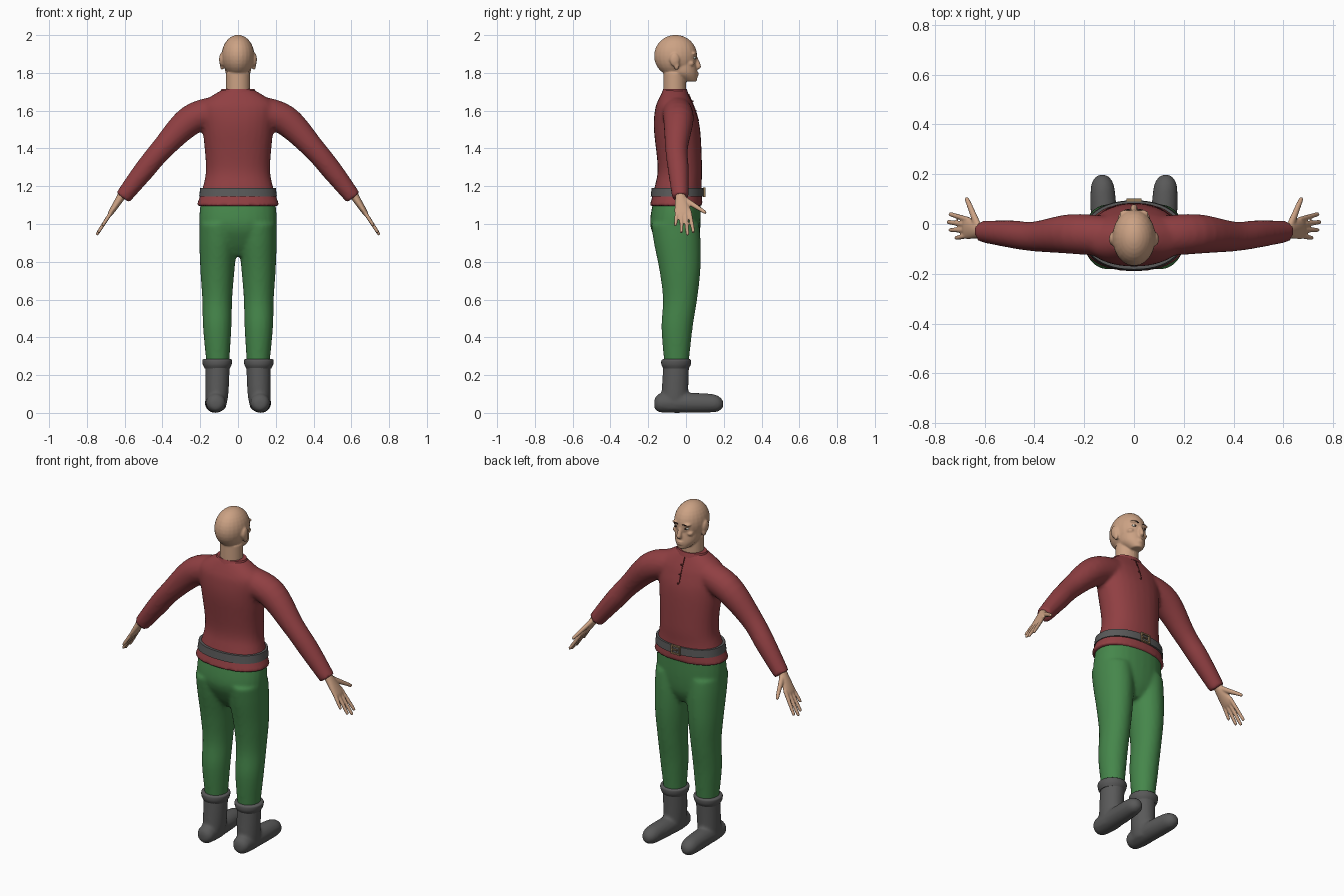
import bpy, bmesh, math
from mathutils import Vector, Matrix

if "Cube" in bpy.data.objects:
    bpy.data.objects.remove(bpy.data.objects["Cube"])


def material(name, red, green, blue):
    mat = bpy.data.materials.new(name)
    mat.use_nodes = True
    mat.diffuse_color = (red, green, blue, 1)
    shader = next(node for node in mat.node_tree.nodes if node.type == 'BSDF_PRINCIPLED')
    shader.inputs["Base Color"].default_value = (red, green, blue, 1)
    return mat


SKIN = material("skin", .6, .36, .23)
RED = material("red cloth", .28, .05, .055)
DARK_RED = material("dark red trim", .12, .02, .02)
GREEN = material("green cloth", .06, .24, .07)
GREY = material("grey leather", .1, .1, .1)
BRONZE = material("bronze", .3, .2, .1)
WHITE = material("eye white", .7, .7, .6)
BROWN = material("dark brown", .04, .02, .015)


def flat(z, back, front, half, x=0):
    """Horizontal ring given by its depth range and half width."""
    return (x, (back + front) / 2, z, half, (front - back) / 2)


def disc(x, y, z, radius):
    """Round ring."""
    return (x, y, z, radius, radius)


def spline(rings, steps):
    """Smooth interpolation through the given rings."""
    result = []
    last = len(rings) - 1
    for index in range(last):
        near = [rings[max(0, min(last, index + offset))] for offset in (-1, 0, 1, 2)]
        for step in range(steps):
            t = step / steps
            result.append([b + t / 2 * (c - a + t * (2*a - 5*b + 4*c - d + t * (3*(b - c) + d - a)))
                           for a, b, c, d in zip(*near)])
    return result + [rings[last]]


def loft(bm, rings, axis="path", side=1, steps=5, sides=28, boxy=1):
    """Closed tube of elliptical rings, mirrored in x when side is negative."""
    rings = spline(rings, steps)
    loops = []
    for index, (x, y, z, width, depth) in enumerate(rings):
        across, along = Vector((1, 0, 0)), Vector((0, 1, 0))
        if axis == "y":
            along = Vector((0, 0, 1))
        elif axis == "path":
            after = rings[min(index + 1, len(rings) - 1)]
            before = rings[max(index - 1, 0)]
            tangent = (Vector(after[:3]) - Vector(before[:3])).normalized()
            along = (along - tangent * along.dot(tangent)).normalized()
            across = tangent.cross(along)
        loop = []
        for corner in range(sides):
            angle = math.tau * corner / sides
            c, s = [math.copysign(abs(f(angle)) ** boxy, f(angle)) for f in (math.cos, math.sin)]
            point = Vector((x, y, z)) + across * width * c + along * depth * s
            loop.append(bm.verts.new((point.x * side, point.y, point.z)))
        loops.append(loop)
    for lower, upper in zip(loops, loops[1:]):
        for k in range(sides):
            following = (k + 1) % sides
            bm.faces.new((lower[k], lower[following], upper[following], upper[k]))
    bm.faces.new(loops[0])
    bm.faces.new(loops[-1])


def placed(centre, size):
    return Matrix.Translation(centre) @ Matrix.Diagonal((*size, 1))


def ball(bm, centre, size):
    bmesh.ops.create_uvsphere(bm, u_segments=24, v_segments=16, radius=1, matrix=placed(centre, size))


def finish(name, bm, mat, voxel=0, relax=3):
    """Make the object; with a voxel size, fuse its pieces into one skin."""
    bmesh.ops.recalc_face_normals(bm, faces=bm.faces)
    mesh = bpy.data.meshes.new(name)
    bm.to_mesh(mesh)
    bm.free()
    mesh.materials.append(mat)
    obj = bpy.data.objects.new(name, mesh)
    bpy.context.collection.objects.link(obj)
    if voxel:
        fuse = obj.modifiers.new("fuse", 'REMESH')
        fuse.mode = 'VOXEL'
        fuse.voxel_size = voxel
        fuse.use_smooth_shade = True
        smooth = obj.modifiers.new("relax", 'SMOOTH')
        smooth.iterations = relax
    else:
        bpy.ops.object.select_all(action='DESELECT')
        obj.select_set(True)
        bpy.context.view_layer.objects.active = obj
        bpy.ops.object.shade_smooth_by_angle(angle=math.radians(40))


SIDES = (("left", 1), ("right", -1))

# Head: skull, jaw, neck, nose, lips, brows, cheeks and ears
bm = bmesh.new()
ball(bm, (0, -.055, 1.89), (.087, .114, .111))
loft(bm, [flat(1.87, -.1, .05, .07), flat(1.8, -.09, .06, .066), flat(1.755, -.02, .058, .03)], "z")
loft(bm, [flat(1.66, -.12, 0, .064), flat(1.8, -.12, 0, .064)], "z")
loft(bm, [disc(0, .05, 1.89, .008), disc(0, .066, 1.835, .014), disc(0, .058, 1.82, .01)], "z")
for z in (1.786, 1.798):
    ball(bm, (0, .057, z), (.02, .01, .006))
for name, side in SIDES:
    ball(bm, (side * .033, .042, 1.902), (.027, .016, .008))
    ball(bm, (side * .045, .025, 1.85), (.02, .02, .015))
    ball(bm, (side * .087, -.06, 1.87), (.013, .026, .036))
    ball(bm, (side * .085, -.05, 1.84), (.01, .015, .025))
finish("head", bm, SKIN, .0055)

# Eyes and eyebrows
for name, side in SIDES:
    bm = bmesh.new()
    ball(bm, (side * .033, .04, 1.88), (.014, .013, .008))
    finish(name + "_eye", bm, WHITE)
    bm = bmesh.new()
    ball(bm, (side * .033, .049, 1.88), (.006, .006, .006))
    finish(name + "_iris", bm, BROWN)
    bm = bmesh.new()
    loft(bm, [disc(.014, .056, 1.9, .003), disc(.034, .055, 1.904, .003),
              disc(.054, .041, 1.9, .002)], side=side, sides=8)
    finish(name + "_eyebrow", bm, BROWN)

# Shirt: torso and sleeves fused together
bm = bmesh.new()
loft(bm, [flat(1.71, -.12, 0, .085), flat(1.65, -.15, .03, .18), flat(1.6, -.165, .05, .2),
          flat(1.5, -.17, .075, .187), flat(1.3, -.15, .085, .17),
          flat(1.2, -.165, .083, .185), flat(1.095, -.193, .088, .221)], "z", boxy=.9)
for name, side in SIDES:
    loft(bm, [disc(.1, -.05, 1.6, .08), disc(.25, -.04, 1.55, .08), disc(.4, -.05, 1.4, .06),
              disc(.5, -.04, 1.28, .055), disc(.61, -.03, 1.14, .043)], side=side)
finish("shirt", bm, RED, .011, 4)

# Collar band and buttoned neck opening
bm = bmesh.new()
loft(bm, [flat(1.69, -.13, .012, .098), flat(1.715, -.12, .004, .088)], "z")
finish("collar", bm, RED)
bm = bmesh.new()
loft(bm, [disc(0, .013, 1.69, .003), disc(0, .05, 1.6, .003), disc(0, .064, 1.55, .003)], sides=8)
for step in range(3):
    ball(bm, (.007, .035 + .015 * step, 1.65 - .05 * step), (.005, .005, .005))
finish("neck_opening", bm, DARK_RED)

# Belt and buckle
bm = bmesh.new()
loft(bm, [flat(1.145, -.187, .095, .206), flat(1.19, -.182, .093, .2)], "z", steps=1, sides=48, boxy=.9)
finish("belt", bm, GREY)
bm = bmesh.new()
for end in (-1, 1):
    for offset, size in (((end * .026, 0), (.004, .026)), ((0, end * .022), (.03, .004))):
        bar = placed((offset[0], .096, 1.168 + offset[1]), (size[0], .006, size[1]))
        bmesh.ops.create_cube(bm, size=2, matrix=bar)
bmesh.ops.create_cube(bm, size=2, matrix=placed((.008, .096, 1.168), (.018, .006, .003)))
finish("belt_buckle", bm, BRONZE)

# Trousers: hips and both legs fused together
bm = bmesh.new()
loft(bm, [flat(1.14, -.17, .078, .195), flat(1, -.19, .077, .205),
          flat(.9, -.15, .065, .17), flat(.83, -.1, .03, .08)], "z", boxy=.9)
for name, side in SIDES:
    loft(bm, [flat(1, -.185, .07, .1, .105), flat(.9, -.17, .078, .1, .105),
              flat(.75, -.14, .076, .09, .109), flat(.6, -.122, .059, .079, .11),
              flat(.45, -.13, .035, .075, .11), flat(.26, -.115, .014, .06, .107)], "z", side)
finish("trousers", bm, GREEN, .011, 4)


def palm(reach, y, thick, wide):
    """Ring at a distance along the slanting hand."""
    return (.615 + .54 * reach, y, 1.15 - .84 * reach, thick, wide)


for name, side in SIDES:
    # Hand with four fanned fingers and a thumb
    bm = bmesh.new()
    loft(bm, [palm(-.04, -.03, .027, .028), palm(0, -.03, .023, .027),
              palm(.1, -.017, .015, .044), palm(.125, -.015, .009, .036)], side=side)
    for finger in range(4):
        tip = .038 - .031 * finger
        reach = .245 - .014 * (finger - 1) ** 2
        loft(bm, [palm(.09, .017 - .021 * finger, .011, .011), palm(reach - .012, tip, .009, .009),
                  palm(reach, tip, .004, .004)], side=side, sides=12)
    loft(bm, [palm(.015, -.02, .015, .018), palm(.08, .068, .011, .012),
              palm(.105, .1, .009, .009), palm(.11, .107, .004, .004)], side=side, sides=12)
    finish(name + "_hand", bm, SKIN, .005, 2)

    # Boot: shaft and foot fused together
    bm = bmesh.new()
    loft(bm, [flat(.27, -.12, .017, .065, .108), flat(.1, -.13, .012, .061, .112),
              flat(.02, -.14, .02, .05, .117)], "z", side)
    loft(bm, [disc(.117, -.168, .048, .022), disc(.117, -.135, .053, .05), disc(.12, 0, .053, .053),
              disc(.125, .12, .052, .05), disc(.127, .17, .049, .041), disc(.127, .197, .046, .018)], "y", side)
    finish(name + "_boot", bm, GREY, .009)

    # Folded boot top
    bm = bmesh.new()
    loft(bm, [flat(.235, -.12, .014, .066, .11), flat(.255, -.13, .025, .076, .11),
              flat(.278, -.13, .027, .079, .11), flat(.285, -.12, .018, .07, .11)], "z", side)
    finish(name + "_boot_cuff", bm, GREY)
